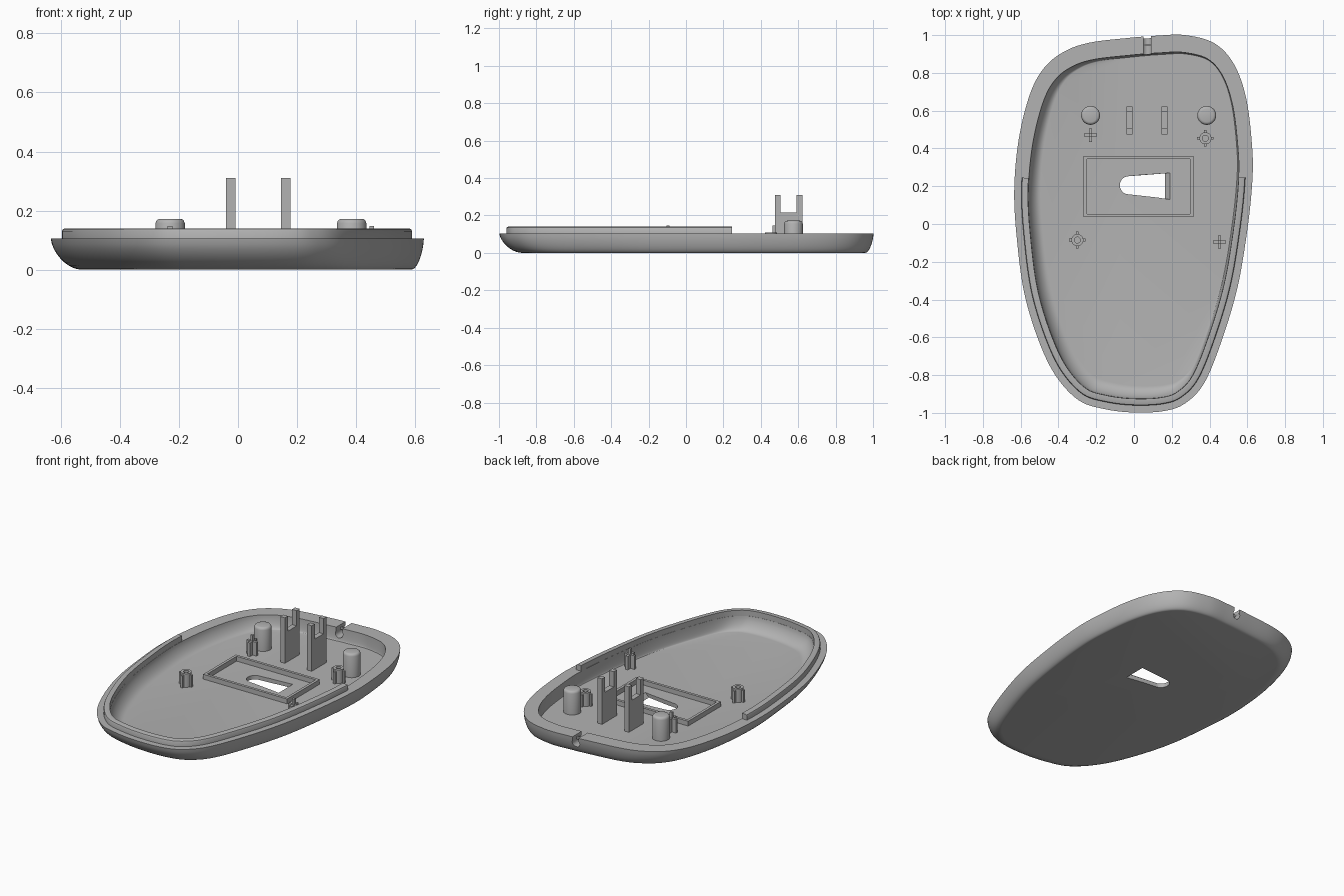
import bpy, bmesh, math
from mathutils import Vector

if "Cube" in bpy.data.objects:
    bpy.data.objects.remove(bpy.data.objects["Cube"], do_unlink=True)

GREY = (0.45, 0.45, 0.45, 1)
mat = bpy.data.materials.new("plain grey plastic")
mat.use_nodes = True
mat.diffuse_color = GREY
mat.node_tree.nodes["Principled BSDF"].inputs["Base Color"].default_value = GREY

FLOOR, RIM, LIP = 0.025, 0.105, 0.14
SINK = FLOOR - 0.01   # parts start slightly inside the floor


def loft(name, rings, wrap=False):
    """Skin closed rings; cap both ends, or join last to first."""
    bm = bmesh.new()
    vs = [[bm.verts.new(p) for p in r] for r in rings]
    n = len(vs[0])
    pairs = list(zip(vs, vs[1:])) + ([(vs[-1], vs[0])] if wrap else [])
    for a, b in pairs:
        for i in range(n):
            j = (i + 1) % n
            bm.faces.new((a[i], a[j], b[j], b[i]))
    if not wrap:
        bm.faces.new(vs[0])
        bm.faces.new(vs[-1])
    bmesh.ops.recalc_face_normals(bm, faces=bm.faces)
    me = bpy.data.meshes.new(name)
    bm.to_mesh(me)
    bm.free()
    ob = bpy.data.objects.new(name, me)
    bpy.context.collection.objects.link(ob)
    me.materials.append(mat)
    return ob


def smooth(ob, angle=35):
    bpy.ops.object.select_all(action="DESELECT")
    ob.select_set(True)
    bpy.context.view_layer.objects.active = ob
    bpy.ops.object.shade_smooth_by_angle(angle=math.radians(angle))


def rect(x0, x1, y0, y1, z):
    return [(x0, y0, z), (x1, y0, z), (x1, y1, z), (x0, y1, z)]


def circle(x, y, z, r, n):
    return [(x + r * math.cos((i + .5) * math.tau / n),
             y + r * math.sin((i + .5) * math.tau / n), z) for i in range(n)]


def box(name, x0, x1, y0, y1, z0, z1):
    return loft(name, [rect(x0, x1, y0, y1, z0), rect(x0, x1, y0, y1, z1)])


# Plan outline, clockwise from the back
KEYS = [(.12, .997), (.27, 1), (.425, .957), (.53, .845), (.595, .66), (.626, .4),
        (.626, .22), (.6, -.03), (.547, -.34), (.46, -.63), (.37, -.845),
        (.27, -.95), (.16, -.99), (0, -.998), (-.155, -.98), (-.29, -.935),
        (-.41, -.81), (-.5, -.63), (-.58, -.37), (-.62, -.08), (-.634, .18),
        (-.61, .45), (-.55, .69), (-.473, .83), (-.367, .914), (-.235, .96), (-.03, .985)]


def spline(keys, steps=8):
    pts = [Vector(k) for k in keys]
    out = []
    for i in range(len(pts)):
        a, b, c, d = (pts[(i + k - 1) % len(pts)] for k in range(4))
        for s in range(steps):
            t = s / steps
            out.append(0.5 * (2 * b + (c - a) * t + (2 * a - 5 * b + 4 * c - d) * t * t
                              + (3 * b - a - 3 * c + d) * t ** 3))
    return out


OUT = spline(KEYS)


def inset(d, back=0.0):
    res = []
    for i, p in enumerate(OUT):
        t = (OUT[(i + 1) % len(OUT)] - OUT[i - 1]).normalized()
        nrm = Vector((-t.y, t.x))          # outward
        res.append(p - nrm * (d + back * max(nrm.y, 0)))
    return res


def squeeze(pts, t, left, right, front, back):
    """Pull each side of a ring inward by its own amount."""
    res = []
    for p in pts:
        u, v = (p.x + .634) / 1.26, (p.y + 1) / 2
        res.append(Vector((p.x + t * (left * (1 - u) - right * u),
                           p.y + t * (front * (1 - v) - back * v))))
    return res


def at(pts, z):
    return [(p.x, p.y, z) for p in pts]


# Shell: rounded outside, flat rim, rounded tray inside
inner = inset(0.074, 0.018)
STEPS = 9
bend = []
for k in range(STEPS + 1):
    a = k / STEPS * math.pi / 2
    bend.append(((1 - math.cos(a)) ** 0.8, 1 - math.sin(a)))
rings = [at(squeeze(OUT, t, .105, .042, .125, .045), RIM * h) for t, h in reversed(bend)]
rings += [at(squeeze(inner, t, .07, .012, .07, .012), FLOOR + (RIM - FLOOR) * h)
          for t, h in bend]
shell = loft("base_shell", rings)

# Cutters: teardrop opening in the floor, cable slot in the back rim
HX, HY = -.028, .205


def teardrop(z):
    arc = [math.pi * (0.5 + i / 16) for i in range(17)]
    pts = [(HX + .047 * math.cos(a), HY + .048 * math.sin(a), z) for a in arc]
    return pts + [(.165 + z, HY - .075, z), (.165 + z, HY + .065, z)]


cutters = [loft("opening_cutter", [teardrop(-.02), teardrop(.05)]),
           box("slot_cutter", .05, .09, .85, 1.05, .07, .2),
           loft("cable_cutter", [[(x + .07, y, z + .068) for x, z, _ in circle(0, 0, 0, .025, 20)]
                                 for y in (.85, 1.05)])]
for c in cutters:
    mod = shell.modifiers.new(c.name, "BOOLEAN")
    mod.object = c
    mod.operation = "DIFFERENCE"
    mod.solver = "EXACT"
    bpy.context.view_layer.objects.active = shell
    bpy.ops.object.modifier_apply(modifier=mod.name)
for c in cutters:
    bpy.data.objects.remove(c, do_unlink=True)
smooth(shell)
box("cable_bar", .048, .092, .943, .953, .075, .09)

# Raised locating lip along the sides and front
END = .245
tracks = [(inset(.038), RIM - .005), (inset(.038), LIP - .01), (inset(.041), LIP - .003),
          (inset(.048), LIP), (inset(.073), LIP), (inset(.073), RIM - .005)]
sections = [[(tr[i].x, min(tr[i].y, END), z) for tr, z in tracks]
            for i, p in enumerate(OUT) if p.y < END + .01]
smooth(loft("locating_lip", sections))

# Round posts with softened tops
for side, x in (("right", -.23), ("left", .385)):
    prof = [(.05, SINK), (.05, .157), (.047, .165), (.042, .17), (.035, .172)]
    smooth(loft(side + "_round_post", [circle(x, .575, z, r, 32) for r, z in prof]), 50)

# Forked axle supports
FORK = [(.475, SINK), (.622, SINK), (.622, .31), (.592, .31),
        (.592, .215), (.505, .215), (.505, .31), (.475, .31)]
for side, x in (("right", -.04), ("left", .146)):
    loft(side + "_fork_support", [[(px, y, z) for y, z in FORK] for px in (x, x + .032)])

# Low frame around the opening
X0, X1, Y0, Y1, W = -.267, .314, .037, .36, .017
loft("opening_frame", [rect(X0, X1, Y0, Y1, SINK), rect(X0, X1, Y0, Y1, .055),
                       rect(X0 + W, X1 - W, Y0 + W, Y1 - W, .055),
                       rect(X0 + W, X1 - W, Y0 + W, Y1 - W, SINK)], wrap=True)

# Cross pins: four ribs with a taller centre
for side, x, y in (("back", -.23, .47), ("front", .453, -.095)):
    a, b = .035, .008
    plan = [(-a, -b), (-b, -b), (-b, -a), (b, -a), (b, -b), (a, -b),
            (a, b), (b, b), (b, a), (-b, a), (-b, b), (-a, b)]
    loft(side + "_cross_ribs", [[(x + i, y + j, z) for i, j in plan] for z in (SINK, .11)])
    box(side + "_cross_pin", x - b, x + b, y - b, y + b, .1, .147)

# Hollow bosses with four tabs
for side, x, y in (("back", .378, .454), ("front", -.3, -.085)):
    boss = loft(side + "_boss", [circle(x, y, z, r, 16) for r, z in
                                 ((.032, SINK), (.032, .11), (.016, .11), (.016, SINK))], wrap=True)
    smooth(boss)
    for k in range(4):
        dx, dy = ((1, 0), (0, 1), (-1, 0), (0, -1))[k]
        cx, cy = x + dx * .036, y + dy * .036
        hx, hy = (.008, .007) if dx else (.007, .008)
        box(f"{side}_boss_tab_{k + 1}", cx - hx, cx + hx, cy - hy, cy + hy, SINK, .1)
